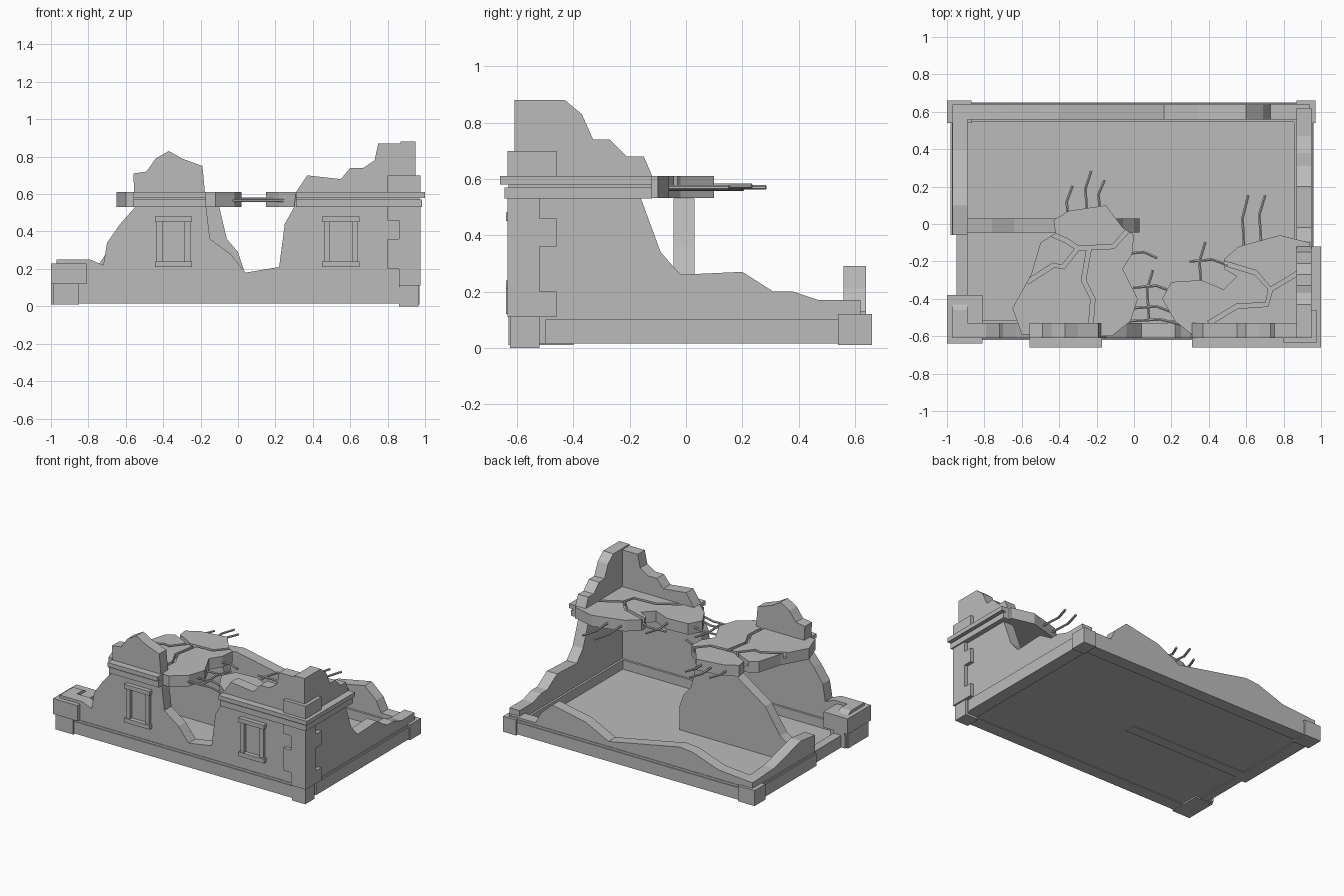
import bpy, bmesh
from mathutils import Vector

default_cube = bpy.data.objects.get("Cube")
if default_cube:
    bpy.data.objects.remove(default_cube)

# Outer wall faces, wall thickness and the main levels
LEFT, RIGHT, FRONT, BACK = -.97, .95, -.61, .64
THICK = .08
INNER_LEFT, INNER_RIGHT = LEFT + THICK, RIGHT - THICK
INNER_FRONT, INNER_BACK = FRONT + THICK, BACK - THICK
BASE, FLOOR, PLINTH = .015, .035, .1
SLAB_BOTTOM, SLAB_TOP = .53, .61

stone = bpy.data.materials.new("stone_grey")
stone.use_nodes = True
stone.diffuse_color = (.5, .5, .5, 1)
for node in stone.node_tree.nodes:
    if node.type == "BSDF_PRINCIPLED":
        node.inputs["Base Color"].default_value = stone.diffuse_color


def finish(name, bm):
    bmesh.ops.recalc_face_normals(bm, faces=bm.faces)
    mesh = bpy.data.meshes.new(name)
    bm.to_mesh(mesh)
    bm.free()
    mesh.materials.append(stone)
    ob = bpy.data.objects.new(name, mesh)
    bpy.context.collection.objects.link(ob)
    return ob


def prism(name, outline, axis, start, end):
    """Extrude a flat outline along one axis."""
    place = {"x": lambda u, v: (start, u, v),
             "y": lambda u, v: (u, start, v),
             "z": lambda u, v: (u, v, start)}[axis]
    bm = bmesh.new()
    face = bm.faces.new([bm.verts.new(place(u, v)) for u, v in outline])
    region = bmesh.ops.extrude_face_region(bm, geom=[face])["geom"]
    moved = [item for item in region if isinstance(item, bmesh.types.BMVert)]
    shift = Vector([(end - start) * (axis == letter) for letter in "xyz"])
    bmesh.ops.translate(bm, vec=shift, verts=moved)
    return finish(name, bm)


def box(name, x_range, y_range, z_range):
    (left, right), (front, back) = x_range, y_range
    outline = [(left, front), (right, front), (right, back), (left, back)]
    return prism(name, outline, "z", *z_range)


def wall(name, top, axis, start, end):
    """Broken wall: a ragged top line closed down to the ground."""
    feet = [(top[-1][0], BASE), (top[0][0], BASE)]
    return prism(name, top + feet, axis, start, end)


def rod(name, path, radius=.008):
    bm = bmesh.new()
    for begin, end in zip(path, path[1:]):
        span = end - begin
        verts = bmesh.ops.create_cone(bm, cap_ends=True, segments=6, radius1=radius,
                                      radius2=radius, depth=span.length + radius)["verts"]
        turn = span.to_track_quat("Z", "Y").to_matrix()
        bmesh.ops.rotate(bm, cent=Vector(), matrix=turn, verts=verts)
        bmesh.ops.translate(bm, vec=(begin + end) / 2, verts=verts)
    return finish(name, bm)


def carve(slab, path, half_width=.012, depth=.035):
    """Cut a crack that follows a path into the top of a slab."""
    points = [Vector(point) for point in path]
    left_side, right_side = [], []
    for before, point, after in zip(points[:1] + points, points, points[1:] + points[-1:]):
        along = (after - before).normalized()
        offset = Vector((-along.y, along.x)) * half_width
        left_side.append(point + offset)
        right_side.insert(0, point - offset)
    cutter = prism("crack_cutter", left_side + right_side, "z",
                   SLAB_TOP - depth, SLAB_TOP + depth)
    cutter.hide_render = True
    crack = slab.modifiers.new("crack", "BOOLEAN")
    crack.operation, crack.solver, crack.object = "DIFFERENCE", "EXACT", cutter
    bpy.context.view_layer.update()
    depsgraph = bpy.context.evaluated_depsgraph_get()
    carved = bpy.data.meshes.new_from_object(slab.evaluated_get(depsgraph))
    slab.modifiers.clear()
    slab.data = carved
    bpy.data.objects.remove(cutter)


box("floor", (LEFT + .02, RIGHT - .02), (FRONT + .02, BACK - .02), (.02, FLOOR))

# Front wall with two surviving bays
front_top = [
    (LEFT, .25), (-.79, .25), (-.72, .22), (-.7, .34), (-.63, .44), (-.55, SLAB_BOTTOM),
    (-.56, .71), (-.49, .72), (-.44, .79), (-.37, .83), (-.3, .79), (-.19, .75),
    (-.17, SLAB_BOTTOM), (-.15, .36), (-.04, .28), (.04, .18), (.22, .21), (.25, .44),
    (.3, SLAB_BOTTOM), (.31, SLAB_TOP), (.37, .7), (.55, .68), (.6, .74), (.67, .74),
    (.73, .78), (.75, .87), (RIGHT, .87)]
wall("front_wall", front_top, "y", FRONT, INNER_FRONT)

# Right wall, stepping down to the back
right_top = [
    (FRONT, .88), (-.43, .88), (-.37, .83), (-.33, .74), (-.27, .74), (-.21, .68),
    (-.15, .68), (-.12, SLAB_TOP), (-.16, SLAB_BOTTOM), (-.09, .34), (-.02, .26),
    (.2, .27), (.31, .2), (.38, .2), (.47, .17), (BACK - .02, .17)]
wall("right_wall", right_top, "x", INNER_RIGHT, RIGHT)

# Back wall
back_top = [
    (LEFT + .02, .16), (-.7, .18), (-.5, .25), (-.4, .26), (.16, .15), (.34, .24),
    (.6, .29), (.69, .21), (.73, .13), (RIGHT - .01, .13)]
wall("back_wall", back_top, "y", INNER_BACK, BACK)

# Left wall in two pieces with a doorway between them
DOOR_FRONT, DOOR_BACK = -.38, -.06
left_back_top = [(DOOR_BACK, .23), (.1, .25), (.4, .17), (BACK, .16)]
left_front_top = [(FRONT, .25), (-.46, .25), (-.4, .21), (DOOR_FRONT, .15)]
wall("left_wall_back", left_back_top, "x", LEFT, INNER_LEFT)
wall("left_wall_front", left_front_top, "x", LEFT, INNER_LEFT)
box("door_sill", (LEFT + .02, INNER_LEFT), (DOOR_FRONT, DOOR_BACK), (BASE, PLINTH))

# Inner partition
partition_top = [
    (INNER_LEFT, .11), (-.76, .2), (-.64, .38), (-.42, SLAB_BOTTOM), (-.1, SLAB_BOTTOM),
    (-.06, .36), (0, .29), (.03, .2)]
wall("partition_wall", partition_top, "y", -.045, .03)

# Plinth with a thin top moulding outside, skirting inside
for low, high, out in ((BASE, PLINTH, .01), (PLINTH, PLINTH + BASE, .004)):
    box("front_plinth", (-.85, .86), (FRONT - out, FRONT), (low, high))
    box("back_plinth", (INNER_LEFT, INNER_RIGHT), (BACK, BACK + out), (low, high))
    box("right_plinth", (RIGHT, RIGHT + out), (-.5, INNER_BACK), (low, high))
    for y_range in ((DOOR_BACK, INNER_BACK), (FRONT, DOOR_FRONT)):
        box("left_plinth", (LEFT - out, LEFT), y_range, (low, high))
skirt_x, skirt_y = (INNER_LEFT, INNER_RIGHT), (INNER_FRONT, INNER_BACK)
box("front_skirting", skirt_x, (INNER_FRONT, INNER_FRONT + BASE), (FLOOR, PLINTH))
box("back_skirting", skirt_x, (INNER_BACK - BASE, INNER_BACK), (FLOOR, PLINTH))
box("right_skirting", (INNER_RIGHT - BASE, INNER_RIGHT), skirt_y, (FLOOR, PLINTH))

# Corner stones at the three low corners
box("back_left_corner_stone", (-1, LEFT + .1), (BACK - .1, BACK + .02), (.01, .12))
box("back_right_corner_stone", (INNER_RIGHT, RIGHT + .02), (BACK - .1, BACK + .02), (.01, .12))
box("front_left_corner_low", (LEFT - .02, -.85), (FRONT - .02, -.4), (.01, .12))
box("front_left_corner_high", (-1, -.81), (FRONT - .03, DOOR_FRONT), (.12, .23))

# Tall corner: L-shaped stones that alternate their long leg
SHORT, LONG = .09, .15
levels = [0, .11, .2, .36, .46, SLAB_BOTTOM]
courses = [(low, high, (SHORT, LONG)[row % 2 == 0], (SHORT, LONG)[row % 2])
           for row, (low, high) in enumerate(zip(levels[1:], levels[2:]), start=1)]
courses += [(0, levels[1], SHORT, SHORT), (SLAB_TOP, .7, LONG, LONG)]
for low, high, front_leg, side_leg in courses:
    out = .015 if low == 0 else .025
    x_in, y_in = RIGHT - front_leg, FRONT + side_leg
    corner = [(x_in, FRONT - out), (RIGHT + out, FRONT - out), (RIGHT + out, y_in),
              (INNER_RIGHT, y_in), (INNER_RIGHT, INNER_FRONT), (x_in, INNER_FRONT)]
    prism("corner_quoin", corner, "z", low, high)

# Cornice: lower band, groove, projecting upper band
bands = [SLAB_BOTTOM, .57, .58, SLAB_TOP]
for low, high, out in zip(bands, bands[1:], (.035, .02, .05)):
    band_y = (FRONT - out, FRONT + .02)
    box("left_cornice", (-.56, -.17), band_y, (low, high))
    box("right_cornice", (.31, RIGHT + out), band_y, (low, high))
    box("side_cornice", (RIGHT - .02, RIGHT + out), (FRONT, -.12), (low, high))

# Windows: two jambs between a sill and a lintel
SILL, HEAD, BAR = .21, .45, .03
for centre in (-.345, .55):
    for side in (-1, 1):
        jamb = centre + side * .075
        box("window_jamb", (jamb - BAR / 2, jamb + BAR / 2), (FRONT - .02, FRONT), (SILL, HEAD))
    for name, level in (("window_sill", SILL), ("window_lintel", HEAD)):
        box(name, (centre - .1, centre + .1), (FRONT - BAR, FRONT), (level, level + BAR))

# Broken upper floor slabs
left_outline = [
    (-.6, -.59), (-.65, -.45), (-.55, -.27), (-.5, -.1), (-.42, -.05), (-.43, .02),
    (-.35, .07), (-.15, .1), (-.06, -.02), (0, -.06), (-.01, -.16), (-.06, -.24),
    (.02, -.4), (-.02, -.52), (-.12, -.6)]
right_outline = [
    (.2, -.31), (.36, -.3), (.48, -.35), (.55, -.28), (.48, -.24), (.48, -.19),
    (.56, -.12), (.78, -.06), (RIGHT - .01, -.1), (RIGHT - .01, -.59), (.32, -.6),
    (.22, -.52), (.15, -.4)]
left_slab = prism("left_slab", left_outline, "z", SLAB_BOTTOM + .002, SLAB_TOP)
right_slab = prism("right_slab", right_outline, "z", SLAB_BOTTOM + .002, SLAB_TOP)

# Cracks, each branching from a fork
left_fork, right_fork = (-.3, -.13), (.73, -.35)
carve(left_slab, [(-.57, -.31), (-.43, -.22), (-.38, -.23), left_fork, (-.11, -.12), (-.03, -.03)])
carve(left_slab, [left_fork, (-.36, -.09), (-.45, -.05)])
carve(left_slab, [(-.24, -.13), (-.27, -.3), (-.22, -.4), (-.23, -.53)])
carve(right_slab, [(.45, -.2), (.65, -.26), right_fork, (.88, -.26)])
carve(right_slab, [right_fork, (.71, -.43), (.55, -.44), (.4, -.53)])

# Bent reinforcing rods sticking out of the slabs: start, length
ROD_LEVEL, BEND = .565, .02
along_y = [(-.35, 0, .2), (-.25, .05, .23), (-.18, .05, .18), (.59, -.15, .3),
           (.68, -.1, .25), (.36, -.35, .25), (.08, -.5, .25)]
along_x = [(-.05, -.16, .17), (.3, -.2, .2), (0, -.34, .2), (-.04, -.52, .3), (0, -.45, .2)]
for starts, forward in ((along_y, Vector((0, 1, 0))), (along_x, Vector((1, 0, 0)))):
    sideways = Vector((forward.y, -forward.x, 0))
    for number, (x, y, length) in enumerate(starts):
        root = Vector((x, y, ROD_LEVEL + .005 * (number % 3)))
        knee = root + forward * length * .6 - sideways * BEND / 2
        rod("reinforcing_rod", [root, knee, root + forward * length + sideways * BEND])
